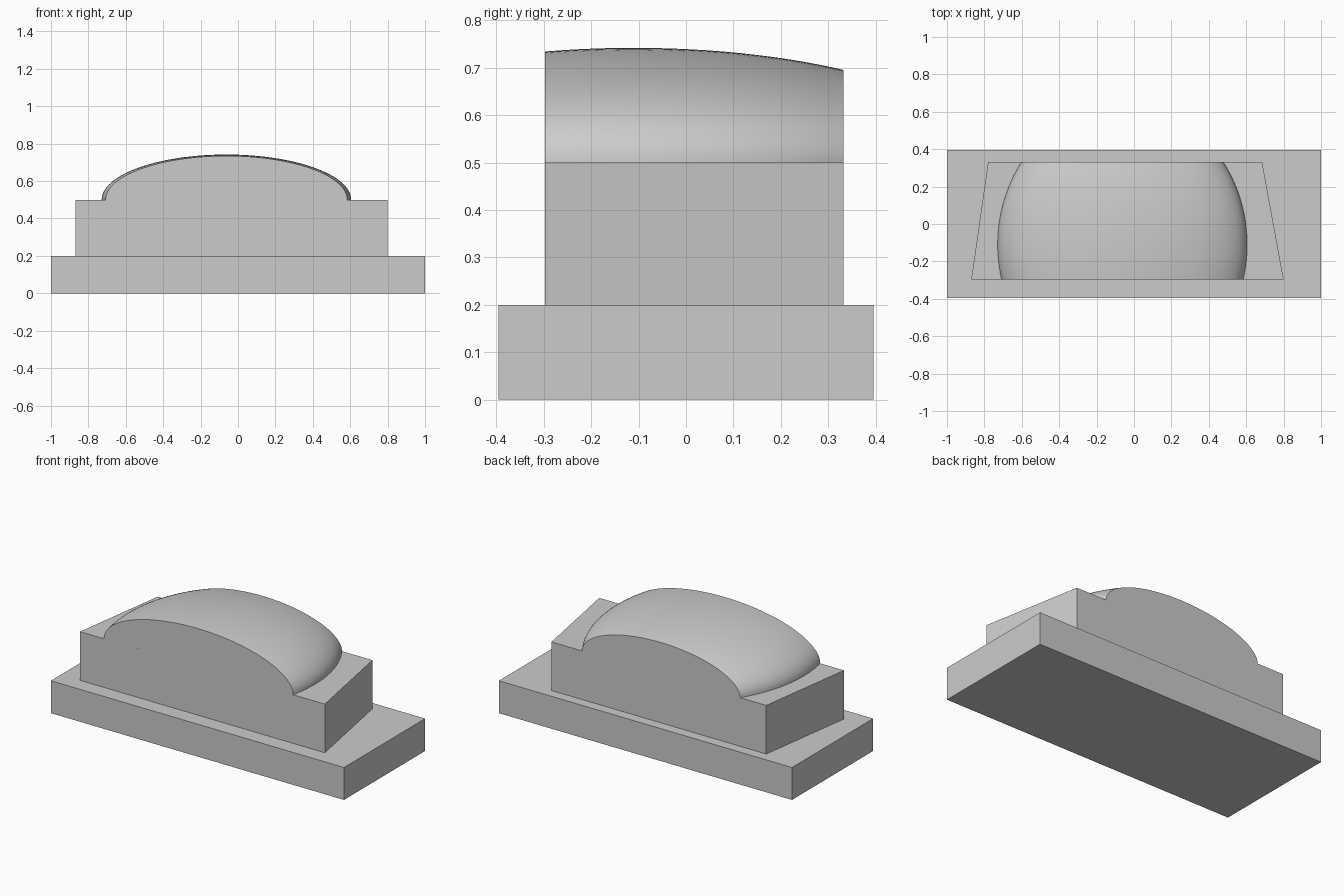
import bpy
import bmesh
import math

cube = bpy.data.objects.get("Cube")
if cube:
    bpy.data.objects.remove(cube, do_unlink=True)

grey = bpy.data.materials.new("light_grey")
grey.use_nodes = True
grey.diffuse_color = (0.6, 0.6, 0.6, 1)
grey.node_tree.nodes["Principled BSDF"].inputs["Base Color"].default_value = (0.6, 0.6, 0.6, 1)

FRONT, BACK = -0.297, 0.332
BASE_TOP, BLOCK_TOP = 0.2, 0.5


def finish(name, bm):
    bmesh.ops.recalc_face_normals(bm, faces=bm.faces)
    mesh = bpy.data.meshes.new(name)
    bm.to_mesh(mesh)
    bm.free()
    mesh.materials.append(grey)
    obj = bpy.data.objects.new(name, mesh)
    bpy.context.collection.objects.link(obj)
    return obj


def prism(name, outline, bottom, top):
    """Extrude a plan outline between two heights."""
    bm = bmesh.new()
    face = bm.faces.new([bm.verts.new((x, y, bottom)) for x, y in outline])
    grown = bmesh.ops.extrude_face_region(bm, geom=[face], use_keep_orig=True)
    verts = [v for v in grown["geom"] if isinstance(v, bmesh.types.BMVert)]
    bmesh.ops.translate(bm, verts=verts, vec=(0, 0, top - bottom))
    return finish(name, bm)


# Rectangular plinth and tapered block
prism("base_plinth", [(-1, -0.395), (1, -0.395), (1, 0.395), (-1, 0.395)], 0, BASE_TOP)
prism("tapered_block", [(-0.87, FRONT), (0.8, FRONT), (0.685, BACK), (-0.78, BACK)],
      BASE_TOP, BLOCK_TOP)

# Half ellipsoid sliced flat at front and back, lofted from half-ellipse ribs
CX, CY = -0.062, -0.11
RX, RY, RZ = 0.667, 0.75, 0.242
ROWS, SEGS = 24, 64
bm = bmesh.new()
ribs = []
for i in range(ROWS + 1):
    y = FRONT + (BACK - FRONT) * i / ROWS
    s = math.sqrt(1 - ((y - CY) / RY) ** 2)
    angles = [math.pi * j / SEGS for j in range(SEGS + 1)]
    ribs.append([bm.verts.new((CX + RX * s * math.cos(a), y,
                               BLOCK_TOP + RZ * s * math.sin(a))) for a in angles])
for a, b in zip(ribs, ribs[1:]):
    for j in range(SEGS):
        bm.faces.new((a[j], a[j + 1], b[j + 1], b[j]))
bm.faces.new(ribs[0])
bm.faces.new(ribs[-1])
# Underside closes the solid
bm.faces.new([r[0] for r in ribs] + [r[-1] for r in reversed(ribs)])
dome = finish("curved_dome", bm)

bpy.ops.object.select_all(action="DESELECT")
dome.select_set(True)
bpy.context.view_layer.objects.active = dome
bpy.ops.object.shade_smooth_by_angle(angle=math.radians(30))
